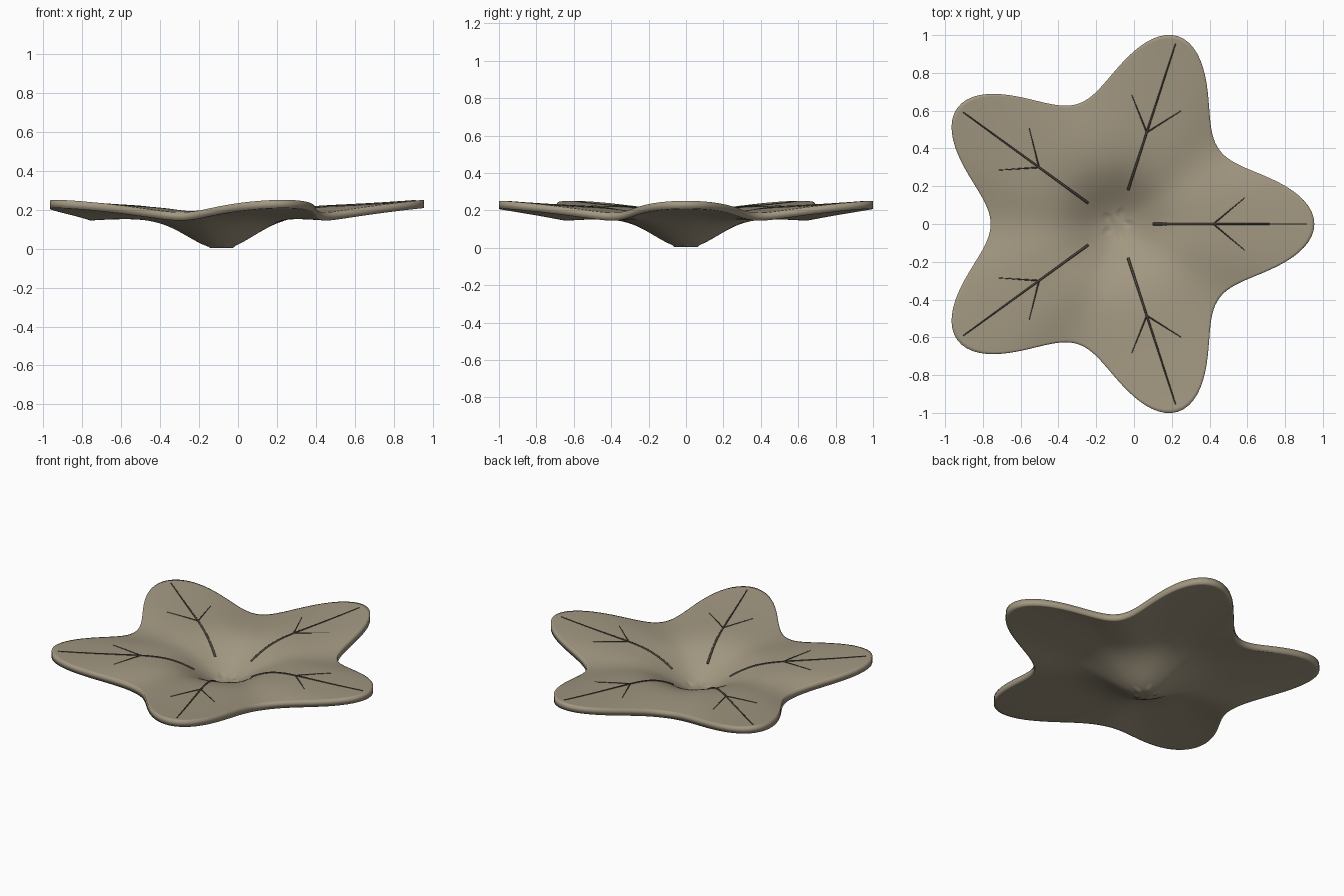
import bpy, bmesh
from math import sin, cos, pi, exp, hypot, atan2

if "Cube" in bpy.data.objects:
    bpy.data.objects.remove(bpy.data.objects["Cube"])

CX = -0.09      # lobe centre sits left of the bounding box centre
THICK = 0.042
SEG, RINGS = 200, 48


def rim(a):
    return 0.840 + 0.188 * cos(5 * a) + 0.017 * cos(10 * a)


def height(x, y):
    """Underside height at a point measured from the lobe centre."""
    r, a = hypot(x, y), atan2(y, x)
    t = r / rim(a)
    return 0.165 * (1 - exp(-(r / 0.24) ** 2)) + t * t * (0.012 + 0.032 * cos(5 * a))


def material(name, rgb):
    m = bpy.data.materials.new(name)
    m.diffuse_color = (*rgb, 1)
    m.use_nodes = True
    m.node_tree.nodes["Principled BSDF"].inputs["Base Color"].default_value = m.diffuse_color
    return m


tan = material("tan", (0.36, 0.31, 0.22))
dark = material("dark_tan", (0.07, 0.06, 0.045))

# Five-lobed dish: star-shaped rings for the top and underside, joined at the rim
bm = bmesh.new()


def sheet(dz):
    rings = []
    for i in range(RINGS + 1):
        t = 0.06 + 0.94 * i / RINGS
        ring = []
        for k in range(SEG):
            a = 2 * pi * k / SEG
            r = t * rim(a) if i else 0.05 + 0.014 * cos(5 * a)
            x, y = r * cos(a), r * sin(a)
            z = height(x, y) if i else 0.004
            ring.append(bm.verts.new((CX + x, y, z + dz)))
        rings.append(ring)
    for p, q in zip(rings, rings[1:]):
        for k in range(SEG):
            n = (k + 1) % SEG
            bm.faces.new((p[k], q[k], q[n], p[n]))
    bm.faces.new(rings[0])
    return rings[-1]


low, high = sheet(0), sheet(THICK)
for k in range(SEG):
    n = (k + 1) % SEG
    bm.faces.new((low[k], low[n], high[n], high[k]))
bmesh.ops.recalc_face_normals(bm, faces=bm.faces)
for f in bm.faces:
    f.smooth = True
mesh = bpy.data.meshes.new("leaf_dish")
bm.to_mesh(mesh)
bm.free()
mesh.materials.append(tan)
bpy.context.collection.objects.link(bpy.data.objects.new("leaf_dish", mesh))


# Veins: tapered tubes half sunk in the upper surface
def vein(name, ang, start, end, r0, r1, n=24):
    cu = bpy.data.curves.new(name, 'CURVE')
    cu.dimensions = '3D'
    cu.bevel_depth = 1.0
    cu.bevel_resolution = 2
    cu.use_fill_caps = True
    sp = cu.splines.new('POLY')
    sp.points.add(n - 1)
    for i, p in enumerate(sp.points):
        f = i / (n - 1)
        u = start[0] + (end[0] - start[0]) * f
        v = start[1] + (end[1] - start[1]) * f
        x, y = u * cos(ang) - v * sin(ang), u * sin(ang) + v * cos(ang)
        p.co = (CX + x, y, height(x, y) + THICK, 1)
        p.radius = r0 + (r1 - r0) * f
    sp.use_smooth = True
    cu.materials.append(dark)
    bpy.context.collection.objects.link(bpy.data.objects.new(name, cu))


for k in range(5):
    ang = 2 * pi * k / 5
    vein(f"main_vein_{k + 1}", ang, (0.19, 0), (1.005, 0), 0.007, 0.003)
    for side in (-1, 1):
        vein(f"side_vein_{k + 1}_{'left' if side > 0 else 'right'}", ang,
             (0.51, 0), (0.675, 0.138 * side), 0.004, 0.002, 10)
